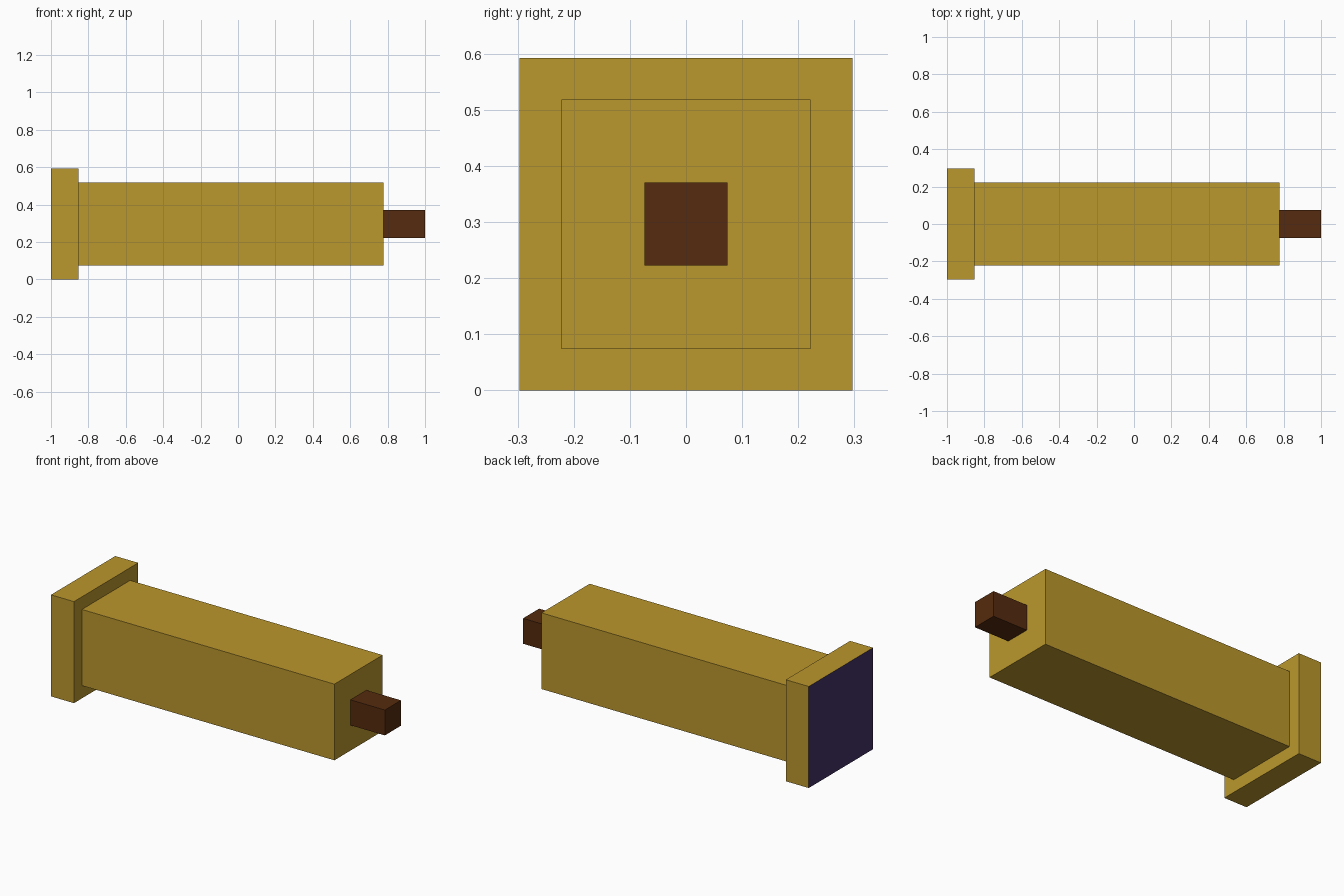
import bpy

cube = bpy.data.objects.get("Cube")
if cube:
    bpy.data.objects.remove(cube, do_unlink=True)

UNIT = 2 / 13.5          # the whole length is 13.5 modules
AXIS_Z = 2 * UNIT        # height of the centre line


def material(name, rgb):
    mat = bpy.data.materials.new(name)
    mat.use_nodes = True
    colour = (*rgb, 1)
    mat.diffuse_color = colour
    mat.node_tree.nodes["Principled BSDF"].inputs["Base Color"].default_value = colour
    return mat


gold = material("gold", (0.497, 0.309, 0.026))
brown = material("dark_brown", (0.093, 0.024, 0.0044))
purple = material("deep_purple", (0.056, 0.029, 0.133))


def block(name, start, length, width, *mats):
    """Square block along x; start, length and width are in modules."""
    bpy.ops.mesh.primitive_cube_add(size=1)
    obj = bpy.context.object
    obj.name = name
    for v in obj.data.vertices:
        v.co.x = -1 + (start + (v.co.x + 0.5) * length) * UNIT
        v.co.y *= width * UNIT
        v.co.z = v.co.z * width * UNIT + AXIS_Z
    obj.data.update()
    for mat in mats:
        obj.data.materials.append(mat)
    return obj


# Wide end flange, with its outer face in purple
flange = block("end_flange", 0, 1, 4, gold, purple)
for face in flange.data.polygons:
    face.material_index = 1 if face.normal.x < -0.9 else 0

# Long square body and the small stub at the other end
block("main_body", 1, 11, 3, gold)
block("end_stub", 12, 1.5, 1, brown)
